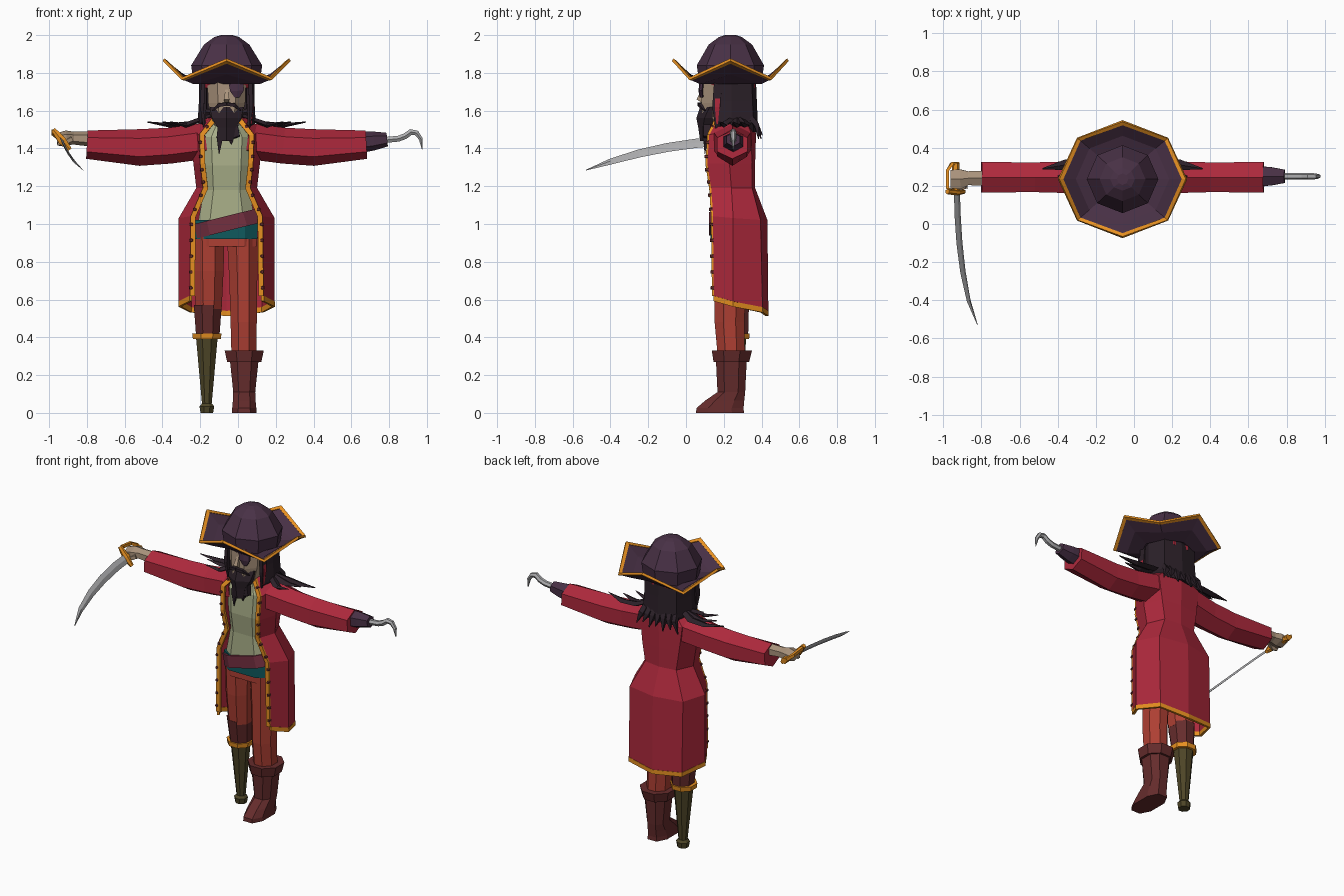
import bpy, bmesh
from math import sin, cos, pi
from mathutils import Vector as V

CX = -0.06  # body centre line
MATS = {}
COL = dict(coat=(.42, .022, .045), hat=(.065, .03, .06), gold=(.8, .28, .015), shirt=(.4, .43, .25),
           pants=(.42, .05, .033), boot=(.13, .025, .025), skin=(.4, .29, .2), hair=(.025, .015, .022),
           sash=(.17, .028, .05), teal=(.005, .1, .11), peg=(.075, .06, .02), steel=(.42, .42, .43))


def mat(c):
    if c not in MATS:
        MATS[c] = bpy.data.materials.new(c)
        MATS[c].diffuse_color = (*COL[c], 1)
    return MATS[c]


def skin(name, rows, c, closed=True, caps=True, solid=0):
    """Bridge rows of points into a flat-shaded surface."""
    bm = bmesh.new()
    vs = [[bm.verts.new(p) for p in r] for r in rows]
    n = len(rows[0])
    for a, b in zip(vs, vs[1:]):
        for i in range(n if closed else n - 1):
            j = (i + 1) % n
            bm.faces.new((a[i], a[j], b[j], b[i]))
    if closed and caps:
        bm.faces.new(vs[0])
        bm.faces.new(vs[-1])
    bmesh.ops.recalc_face_normals(bm, faces=bm.faces)
    me = bpy.data.meshes.new(name)
    bm.to_mesh(me)
    bm.free()
    me.materials.append(mat(c))
    ob = bpy.data.objects.new(name, me)
    bpy.context.collection.objects.link(ob)
    if solid:
        m = ob.modifiers.new("thickness", 'SOLIDIFY')
        m.thickness, m.offset = solid, 0
    return ob


def loft(name, st, c, n=8, ref=(0, 1, 0), axis=None, ph=None, p=1):
    """Stations (x, y, z, a, b): n-sided sections along a path."""
    pts = [V(s[:3]) for s in st]
    ph = pi / n if ph is None else ph
    f = lambda q: (1 if q > 0 else -1) * abs(q) ** p if abs(q) > 1e-6 else 0
    rows = []
    for i, s in enumerate(st):
        t = V(axis) if axis else pts[min(i + 1, len(st) - 1)] - pts[max(i - 1, 0)]
        t.normalize()
        u = V(ref).cross(t).normalized()
        v = t.cross(u)
        rows.append([pts[i] + u * s[3] * f(cos(ph + 2 * pi * k / n)) + v * s[4] * f(sin(ph + 2 * pi * k / n))
                     for k in range(n)])
    return skin(name, rows, c)


def up(name, x, st, c, **k):
    """Vertical loft from (z, y, a, b)."""
    return loft(name, [(x, y, z, a, b) for z, y, a, b in st], c, axis=(0, 0, 1), **k)


def wrap(half):
    """Mirror half a section (dx, y, z), front edge to back centre."""
    l = [V((CX - x, y, z)) for x, y, z in half]
    return l + [V((CX + x, y, z)) for x, y, z in half[-2::-1]]


# hat crown, brim and trim
up("hat_crown", CX, [(1.75, .235, .175, .165), (1.84, .235, .188, .178), (1.95, .235, .12, .115),
                     (1.99, .235, .065, .06), (2.0, .235, .03, .03)], "hat", ph=0)


def brim(t, lift=0):
    r = []
    for k in range(8):
        tip, a = k % 2 == 0, k * pi / 4
        z = 1.745 + t * (.125 if tip else .025) + lift
        r.append((CX + (.16 + .175 * t) * cos(a), .235 + (.155 + .15 * t) * sin(a), z))
    return r


skin("hat_brim", [brim(0), brim(.5, -.012), brim(.94)], "hat", caps=False, solid=.01)
skin("hat_trim", [brim(.88), brim(1.0)], "gold", caps=False, solid=.016)

# head, face and bandana
up("head", CX, [(1.5, .21, .06, .07), (1.56, .19, .085, .11), (1.64, .2, .105, .125), (1.77, .21, .11, .135)], "skin", p=.85)
up("bandana", CX, [(1.72, .235, .14, .14), (1.77, .225, .145, .15)], "coat")
loft("bandana_tail", [(.065, .17, 1.74, .012, .02), (.075, .165, 1.62, .01, .018), (.07, .165, 1.53, .004, .006)], "coat", n=4)
loft("nose", [(CX, .09, 1.71, .01, .01), (CX, .068, 1.66, .02, .018), (CX, .09, 1.645, .015, .01)], "skin", n=4)
loft("eye_patch", [(CX + .05, .082, 1.745, .045, .012), (CX + .055, .078, 1.705, .042, .012),
                   (CX + .055, .082, 1.67, .015, .01)], "hat", n=6)

# beard, moustache and beard points
up("beard", CX, [(1.62, .175, .104, .1), (1.56, .14, .09, .085), (1.51, .115, .055, .05), (1.44, .105, .04, .03)], "hair", n=6)
for dx, z in ((-.04, 1.37), (.025, 1.42), (.06, 1.46)):
    loft("beard_point", [(CX + dx * .6, .115, 1.53, .03, .03), (CX + dx * .9, .105, 1.46, .024, .02),
                         (CX + dx, .1, z, .002, .002)], "hair", n=4)
for s in (-1, 1):
    loft("moustache", [(CX, .07, 1.635, .012, .012), (CX + s * .04, .075, 1.63, .014, .014),
                       (CX + s * .075, .1, 1.6, .004, .004)], "hair", n=4)

# hair around the back, strands over back and shoulders
skin("hair", [wrap([(.115 * k, .17, z), (.137 * k, .24, z), (.11 * k, y - .02, z), (0, y, z)])
              for z, k, y in ((1.77, 1, .36), (1.65, 1, .365), (1.54, 1.05, .37), (1.49, .8, .37))],
     "hair", closed=False, solid=.02)
for i in range(7):
    d = (i - 3) / 3
    loft("back_strand", [(CX + d * .1, .34 - .03 * abs(d), 1.6, .02, .02), (CX + d * .12, .375, 1.52, .022, .018),
                         (CX + d * .15, .405 - .02 * abs(d), 1.45 + .02 * (i % 2), .003, .003)], "hair", n=4)
for s in (-1, 1):
    loft("side_lock", [(CX + s * .125, .17, 1.75, .015, .03), (CX + s * .13, .16, 1.62, .015, .03),
                       (CX + s * .12, .16, 1.5, .004, .006)], "hair", n=4)
    for y, x, w in ((.31, .42, .035), (.27, .34, .035), (.2, .3, .025)):
        loft("shoulder_strand", [(CX + s * .09, .27, 1.57, .02, .012), (CX + s * .2, y, 1.53, w, .014),
                                 (CX + s * .3 * x / .42, y, 1.522, w * .8, .012),
                                 (CX + s * x, y - .02, 1.54, .003, .003)], "hair", n=4, ref=(0, 0, 1), ph=0)

# long coat: sections open at the front
coat = [wrap(h) for h in (
    [(.07, .17, 1.56), (.1, .24, 1.555), (.07, .31, 1.555), (0, .33, 1.555)],
    [(.14, .125, 1.47), (.19, .24, 1.5), (.15, .34, 1.48), (0, .365, 1.48)],
    [(.135, .115, 1.32), (.17, .23, 1.32), (.13, .345, 1.32), (0, .36, 1.32)],
    [(.12, .135, 1.19), (.155, .24, 1.19), (.11, .345, 1.19), (0, .36, 1.19)],
    [(.185, .145, 1.04), (.248, .25, 1.03), (.19, .39, 1.02), (0, .425, 1.02)],
    [(.19, .15, .62), (.248, .25, .59), (.19, .4, .56), (0, .43, .54)])]
skin("coat", coat, "coat", closed=False, solid=.012)
skin("coat_hem", [coat[-1], [p - V((0, 0, .028)) for p in coat[-1]]], "gold", closed=False, solid=.016)
for e in (0, -1):
    edge = [r[e] for r in coat]
    s = -1 if e == 0 else 1
    loft("coat_edge", [(p.x - s * .008, p.y - .004, p.z, .019, .012) for p in edge], "gold", n=4)
    for a, b in zip(edge, edge[1:]):
        k = max(1, round((b - a).length / .085))
        for i in range(k):
            q = a.lerp(b, (i + .5) / k)
            loft("button", [(q.x, q.y - .002, q.z, .012, .012), (q.x, q.y - .02, q.z, .008, .008)], "boot", n=6, ref=(0, 0, 1))
    # sleeves
    loft("sleeve", [(CX + s * d, .245, z, a, b) for d, z, a, b in (
        (.11, 1.44, .115, .095), (.3, 1.415, .095, .095), (.46, 1.405, .09, .097), (.74, 1.42, .092, .075))],
         "coat", n=6, ref=(0, 0, 1))

# shirt, belt and slanted sash
up("shirt", CX, [(1.56, .23, .07, .06), (1.46, .24, .145, .115), (1.31, .235, .135, .118),
                 (1.18, .24, .125, .108), (.98, .24, .165, .112)], "shirt", p=.6)
up("belt", CX, [(1.02, .24, .172, .115), (.92, .24, .172, .115)], "teal", p=.6)
loft("sash", [(CX + .01, .24, .965, .18, .125), (CX - .01, .24, 1.04, .176, .123)], "sash", axis=(-.24, 0, .97), p=.6)

# trousers
up("trouser_hips", CX, [(.95, .24, .17, .105), (.88, .24, .165, .105)], "pants", p=.6)
up("trouser_leg_peg", -.155, [(.93, .24, .09, .1), (.75, .24, .085, .095), (.55, .25, .074, .085)], "pants")
loft("trouser_leg_boot", [(.025, .24, .93, .09, .1), (.028, .235, .7, .08, .092), (.03, .23, .48, .075, .085),
                          (.032, .24, .3, .072, .078)], "pants", axis=(0, 0, 1))

# peg leg
up("peg_socket", -.16, [(.57, .25, .08, .09), (.42, .26, .068, .075)], "boot")
up("peg_ring", -.165, [(.42, .26, .084, .084), (.39, .26, .08, .08)], "gold")
up("peg", -.165, [(.4, .262, .062, .062), (.05, .267, .028, .028), (.035, .267, .042, .042), (0, .267, .036, .036)], "peg")

# boot
up("boot", .033, [(0, .18, .07, .135), (.025, .18, .068, .133), (.065, .205, .064, .11), (.11, .24, .062, .078),
                  (.3, .24, .083, .088)], "boot", p=.8)
up("boot_cuff", .033, [(.27, .24, .098, .102), (.33, .243, .112, .115)], "boot")

# hook hand
loft("hook_cuff", [(.67, .25, 1.435, .06, .055), (.72, .25, 1.44, .055, .05), (.79, .25, 1.447, .04, .036)], "hat", n=6, ref=(0, 0, 1))
loft("hook", [(x, .25, z, r, r) for x, z, r in ((.78, 1.445, .018), (.85, 1.452, .018), (.885, 1.465, .018),
              (.915, 1.487, .018), (.945, 1.482, .016), (.968, 1.45, .012), (.975, 1.395, .002))], "steel", n=6, ref=(0, 1, 0))

# sword hand: wrist, fist, thumb
loft("hand", [(-.78, .24, 1.45, .045, .04), (-.87, .24, 1.455, .042, .034), (-.91, .235, 1.455, .06, .04),
              (-.96, .235, 1.45, .055, .03)], "skin", n=6, ref=(0, 0, 1))
loft("thumb", [(-.88, .2, 1.45, .018, .018), (-.93, .185, 1.425, .016, .016), (-.955, .19, 1.425, .01, .01)], "skin", n=5, ref=(0, 0, 1))

# sword
T = (-.55, 0, .83)
loft("sword_grip", [(-.935, .32, 1.445, .02, .02), (-.932, .16, 1.445, .018, .018)], "gold", n=6, ref=T)
loft("sword_guard", [(-.978, .17, 1.5, .014, .014), (-.93, .165, 1.44, .025, .016), (-.89, .17, 1.395, .012, .012)], "gold", n=6)
loft("sword_bow", [(x, y, z, .012, .014) for x, y, z in ((-.955, .17, 1.475), (-.978, .19, 1.49), (-.978, .28, 1.48),
                   (-.955, .315, 1.46), (-.92, .315, 1.43))], "gold", n=4, ref=(0, 0, 1))
loft("sword_blade", [(x, y, z, .006 if y > -.5 else .001, w) for x, y, z, w in (
    (-.928, .17, 1.437, .028), (-.925, .05, 1.427, .029), (-.915, -.1, 1.405, .028), (-.897, -.25, 1.373, .025),
    (-.867, -.4, 1.33, .018), (-.82, -.53, 1.285, .002))], "steel", n=4, ref=T, ph=0)
